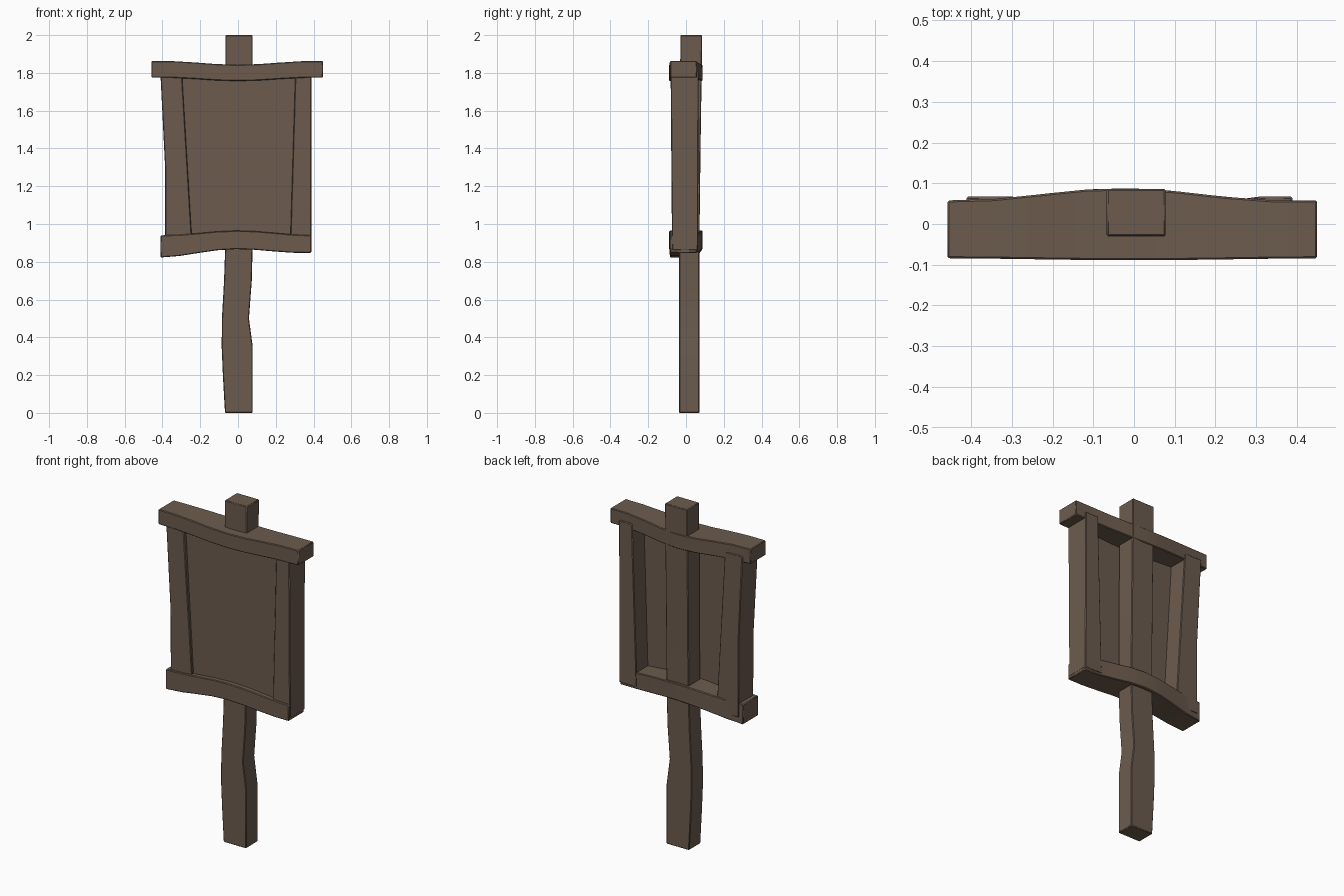
import bpy, bmesh, math

default = bpy.data.objects.get("Cube")
if default:
    bpy.data.objects.remove(default, do_unlink=True)

wood = bpy.data.materials.new("weathered brown wood")
wood.use_nodes = True
color = (0.15, 0.105, 0.075, 1)
wood.diffuse_color = color
wood.node_tree.nodes["Principled BSDF"].inputs["Base Color"].default_value = color


def hump(position, centre, reach):
    """Smooth swelling that is one at the centre and zero beyond the reach."""
    offset = min(abs(position - centre) / reach, 1)
    return (1 + math.cos(math.pi * offset)) / 2


def blend(start, end, amount):
    return start + (end - start) * amount


def steps(start, end, count):
    return [blend(start, end, i / count) for i in range(count + 1)]


def timber(name, positions, sides, depth, along_x=False, bevel=0.004):
    """Loft a hewn timber; sides and depth give its two edges at each position."""
    bm = bmesh.new()
    rings = []
    for position in positions:
        low, high = sides(position)
        front, back = depth(position)
        ring = []
        for across, y in ((low, front), (high, front), (high, back), (low, back)):
            point = (position, y, across) if along_x else (across, y, position)
            ring.append(bm.verts.new(point))
        rings.append(ring)
    for near, far in zip(rings, rings[1:]):
        for i in range(4):
            j = (i + 1) % 4
            bm.faces.new((near[i], near[j], far[j], far[i]))
    bm.faces.new(rings[0])
    bm.faces.new(rings[-1])
    bmesh.ops.recalc_face_normals(bm, faces=bm.faces)
    mesh = bpy.data.meshes.new(name)
    bm.to_mesh(mesh)
    bm.free()
    mesh.materials.append(wood)
    obj = bpy.data.objects.new(name, mesh)
    bpy.context.collection.objects.link(obj)
    if bevel:
        worn = obj.modifiers.new("worn edges", "BEVEL")
        worn.width = bevel
        worn.limit_method = "ANGLE"
        worn.angle_limit = math.radians(40)
    bpy.ops.object.select_all(action="DESELECT")
    obj.select_set(True)
    bpy.context.view_layer.objects.active = obj
    bpy.ops.object.shade_smooth_by_angle(angle=math.radians(35))


# Crooked post from the ground up through the frame, kinked below the sign
def post_sides(z):
    left_bow = 0.02 * hump(z, 0.4, 0.5)
    right_kink = 0.01 * hump(z, 0.35, 0.15) - 0.02 * hump(z, 0.5, 0.3)
    return -0.067 - left_bow, 0.078 + right_kink


def post_depth(z):
    lean = 0.015 * max(z - 1, 0)
    return -0.037 + lean / 2, 0.071 + lean


timber("post", [0, 0.2, 0.35, 0.5, 0.7, 0.9, 1.4, 2], post_sides, post_depth)


# Rails: thickened at the middle of the back
def rail_depth(x):
    return -0.084 - 0.005 * hump(x, 0, 0.5), 0.058 + 0.03 * hump(x, -0.03, 0.4)


# The top rail sags in the middle
def top_rail_sides(x):
    sag = hump(x, 0, 0.4)
    return 1.775 - 0.018 * sag, 1.863 - 0.02 * sag


# The bottom rail arches and droops to its right-hand end
def bottom_rail_sides(x):
    arch = hump(x, 0, 0.4)
    end = blend(0.82, 0.85, x + 0.5)
    return blend(end, 0.867, arch), 0.94 + 0.025 * arch


timber("top_rail", steps(-0.458, 0.45, 8), top_rail_sides, rail_depth, along_x=True)
timber("bottom_rail", steps(-0.41, 0.388, 8), bottom_rail_sides, rail_depth, along_x=True)


# Side stiles, running into both rails and flaring towards the top
def stile_depth(z):
    return -0.067 - 0.008 * z, 0.06 + 0.004 * z


def right_stile_sides(z):
    flare = max(z - 1.3, 0)
    return -0.386 - 0.05 * flare, blend(-0.24, -0.3, z - 0.85)


def left_stile_sides(z):
    return blend(0.275, 0.305, z - 0.85), 0.389


stile_heights = [0.86, 1.1, 1.3, 1.5, 1.81]
timber("right_stile", stile_heights, right_stile_sides, stile_depth)
timber("left_stile", stile_heights, left_stile_sides, stile_depth)

# Thin sign board set into the frame
timber("sign_board", [0.92, 1.8], lambda z: (-0.3, 0.33),
       lambda z: (-0.06, -0.044), bevel=0)
